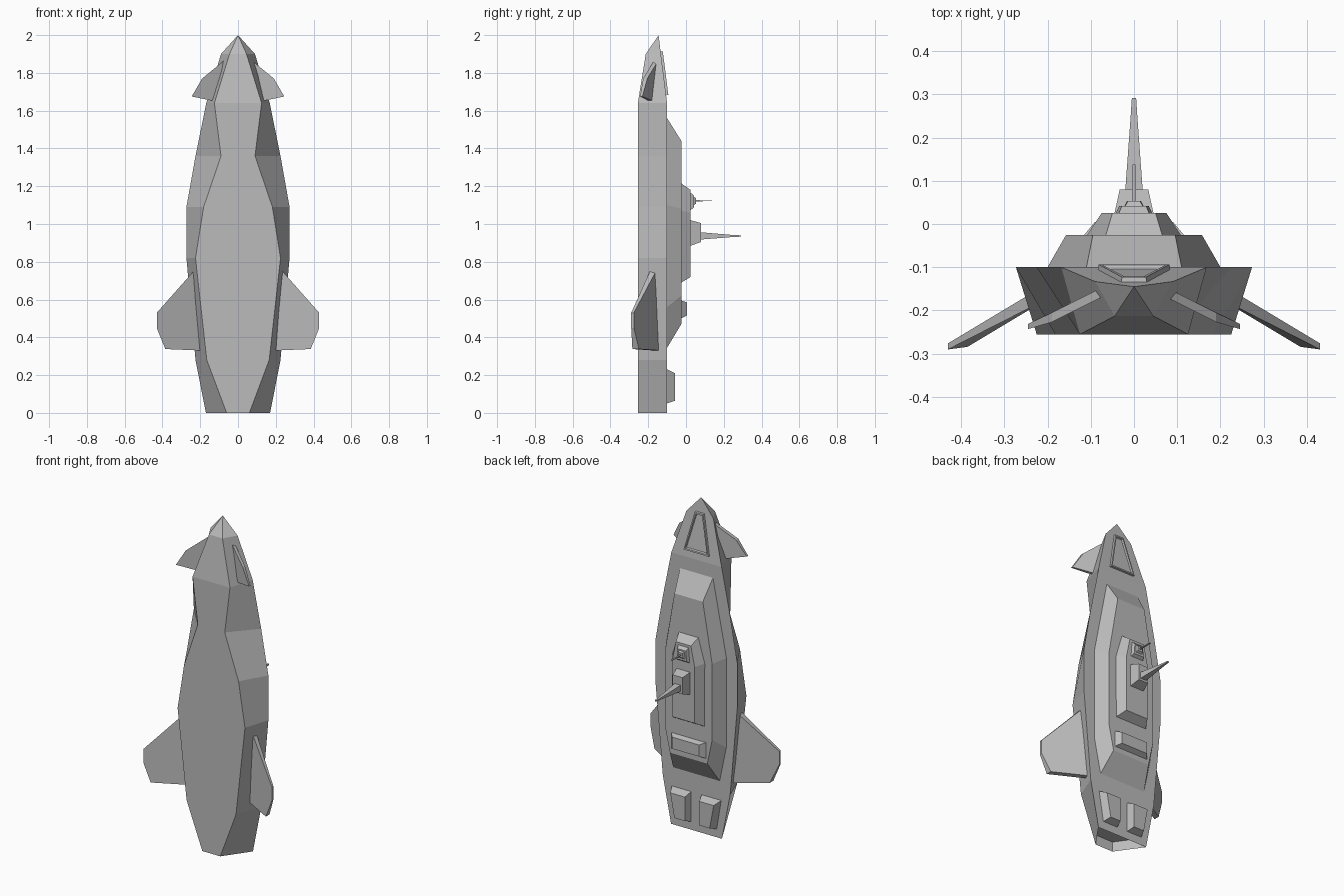
import bpy, bmesh

cube = bpy.data.objects.get("Cube")
if cube:
    bpy.data.objects.remove(cube, do_unlink=True)

grey = bpy.data.materials.new("hull grey")
grey.use_nodes = True
COLOR = (0.5, 0.5, 0.5, 1)
grey.diffuse_color = COLOR
grey.node_tree.nodes["Principled BSDF"].inputs["Base Color"].default_value = COLOR


def finish(name, bm):
    bmesh.ops.recalc_face_normals(bm, faces=bm.faces[:])
    mesh = bpy.data.meshes.new(name)
    bm.to_mesh(mesh)
    bm.free()
    mesh.materials.append(grey)
    obj = bpy.data.objects.new(name, mesh)
    bpy.context.collection.objects.link(obj)
    return obj


def bridge(bm, ring_a, ring_b):
    n = len(ring_a)
    for i in range(n):
        j = (i + 1) % n
        bm.faces.new((ring_a[i], ring_a[j], ring_b[j], ring_b[i]))


def prism(name, lower, upper):
    """Solid between two matching rings of points."""
    bm = bmesh.new()
    a = [bm.verts.new(p) for p in lower]
    b = [bm.verts.new(p) for p in upper]
    bridge(bm, a, b)
    bm.faces.new(a)
    bm.faces.new(b)
    return finish(name, bm)


def outline(stations, y):
    """Symmetric outline from (z, half width) stations."""
    return ([(w, y, z) for z, w in stations] +
            [(-w, y, z) for z, w in reversed(stations)])


def tier(name, y0, base, y1, top):
    return prism(name, outline(base, y0), outline(top, y1))


# Hull: stations of z, deck half width, deck y, belly half width, belly y
bm = bmesh.new()
rings = []
for z, dw, dy, bw, by in [(0, .17, -.1, .06, -.255), (.28, .225, -.1, .165, -.255),
                          (.82, .273, -.1, .225, -.255), (1.09, .273, -.1, .182, -.255),
                          (1.36, .225, -.1, .09, -.255), (1.64, .168, -.1, .125, -.255),
                          (1.9, .09, -.133, .045, -.213)]:
    rings.append([bm.verts.new(p) for p in
                  ((dw, dy, z), (-dw, dy, z), (-bw, by, z), (bw, by, z))])
for a, b in zip(rings, rings[1:]):
    bridge(bm, a, b)
tip = bm.verts.new((0, -.145, 2))
for i in range(4):
    bm.faces.new((rings[-1][i], rings[-1][(i + 1) % 4], tip))
# Recessed engine opening in the stern
stern = bm.faces.new(rings[0])
bmesh.ops.inset_region(bm, faces=[stern], thickness=.02)
for v in stern.verts:
    v.co.z += .06
finish("hull", bm)

# Stepped superstructure on the deck
tier("lower_deck", -.1, [(.345, .155), (.56, .2), (1.1, .2), (1.56, .11)],
     -.025, [(.47, .125), (.62, .157), (1.08, .157), (1.44, .095)])
tier("upper_deck", -.025, [(.69, .105), (1.07, .108), (1.215, .065)],
     .025, [(.72, .075), (1.06, .075), (1.18, .05)])
tier("rear_hatch", -.025, [(.5, .115), (.595, .115)], .005, [(.515, .09), (.585, .09)])

# Main turret with its long barrel
tier("turret", .025, [(.885, .045), (1.02, .045)], .08, [(.905, .033), (1.005, .033)])
tier("barrel", .08, [(.918, .02), (.956, .02)], .245, [(.931, .008), (.942, .008)])
tier("barrel_tip", .245, [(.931, .008), (.942, .008)], .291, [(.933, .005), (.94, .005)])

# Small forward turret with its thin barrel
tier("small_turret", .025, [(1.075, .042), (1.165, .035)], .042, [(1.087, .034), (1.15, .028)])
tier("small_turret_cap", .042, [(1.1, .022), (1.143, .02)], .053, [(1.108, .016), (1.137, .014)])
tier("small_barrel", .05, [(1.12, .005), (1.126, .005)], .138, [(1.121, .004), (1.125, .004)])

# Canopy: raised frame with a sunken pane
bm = bmesh.new()
corners = ((1.68, .085), (1.915, .03))


def canopy_ring(lift, margin):
    pts = outline([(1.68 + margin, .085 - margin), (1.915 - margin, .03 - margin * .7)], 0)
    return [bm.verts.new((x, -.1 - (z - 1.64) * .127 + lift, z)) for x, y, z in pts]


steps = [canopy_ring(-.01, 0), canopy_ring(.012, .003), canopy_ring(.012, .012),
         canopy_ring(.003, .016)]
for a, b in zip(steps, steps[1:]):
    bridge(bm, a, b)
bm.faces.new(steps[0])
bm.faces.new(steps[-1])
finish("canopy", bm)


def fin(name, side, plan, x0, y0, slope, thick, floor):
    """Drooping plate from an x-z plan, its underside cut flat at the floor."""
    top = [(side * x, max(y0 + slope * (x - x0), floor + .012), z) for x, z in plan]
    low = [(x, max(y - thick, floor), z) for x, y, z in top]
    prism(name, low, top)


for side, label in ((1, "left"), (-1, "right")):
    fin(label + "_wing", side, [(.19, .33), (.385, .338), (.43, .45), (.43, .53), (.2, .79)],
        .245, -.165, -.6, .035, -.29)
    fin(label + "_canard", side, [(.1, 1.645), (.245, 1.675), (.19, 1.77), (.05, 1.885)],
        .08, -.15, -.5, .022, -.243)
    # Stern deck boxes follow the taper of the hull
    low = [(side * x, -.1, z) for x, z in ((.035, .05), (.135, .05), (.165, .23), (.035, .23))]
    top = [(side * x, -.057, z) for x, z in ((.048, .065), (.118, .065), (.145, .21), (.048, .21))]
    prism(label + "_stern_box", low, top)
